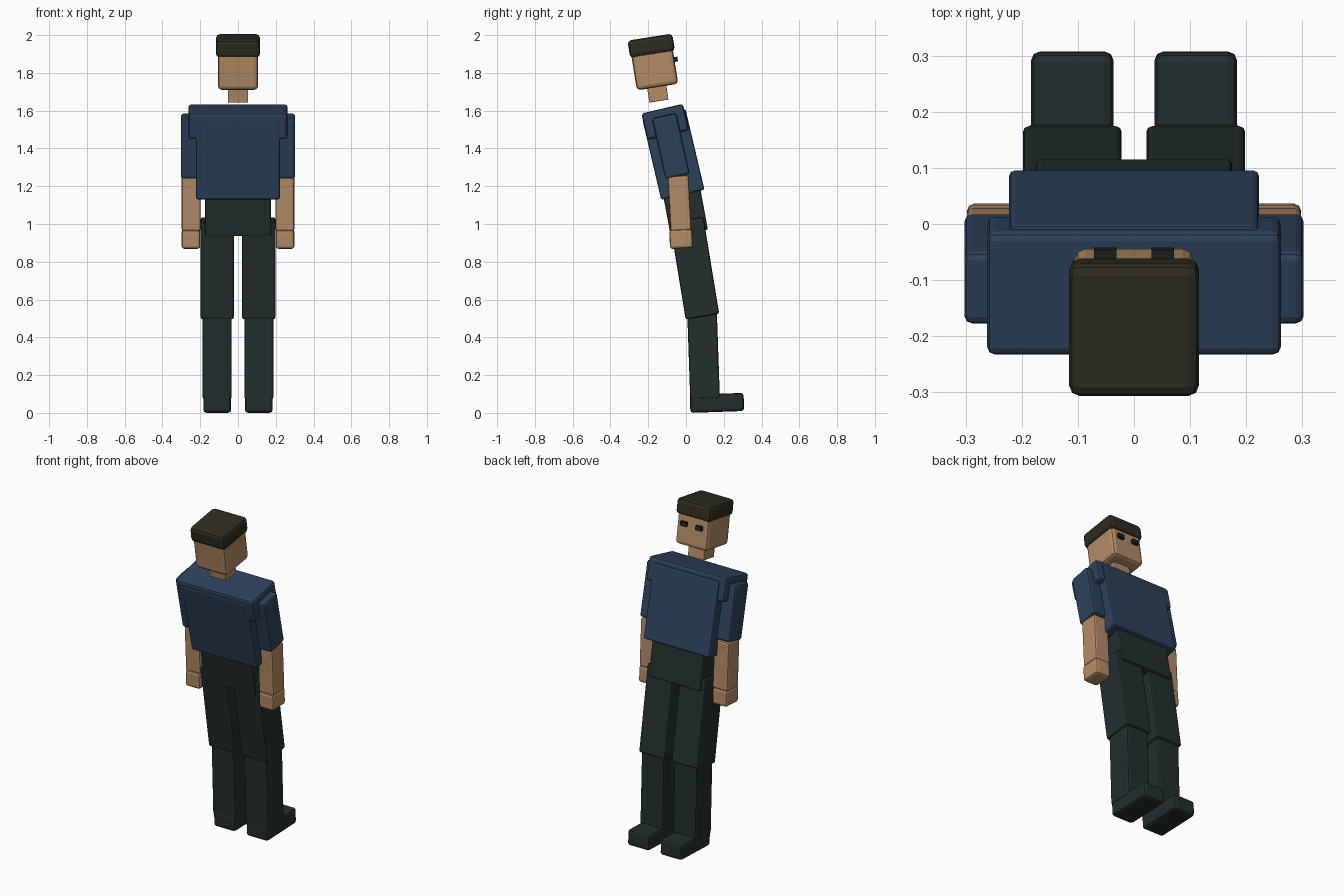
import bpy, math

if "Cube" in bpy.data.objects:
    bpy.data.objects.remove(bpy.data.objects["Cube"])


def material(name, rgb):
    m = bpy.data.materials.new(name)
    m.diffuse_color = (*rgb, 1.0)
    m.use_nodes = True
    m.node_tree.nodes["Principled BSDF"].inputs["Base Color"].default_value = m.diffuse_color
    return m


SKIN = material("skin", (0.456, 0.262, 0.136))
SHIRT = material("navy_shirt", (0.027, 0.054, 0.107))
TROUSERS = material("dark_trousers", (0.017, 0.027, 0.027))
HAIR = material("dark_hair", (0.027, 0.025, 0.015))
EYE = material("eye_black", (0.012, 0.015, 0.014))


def block(name, mat, center, size, lean, bevel=0.012):
    """Bevelled box leaning backward (toward -y) by some degrees."""
    bpy.ops.mesh.primitive_cube_add(size=1, location=center)
    ob = bpy.context.object
    ob.name = name
    ob.scale = size
    bpy.ops.object.transform_apply(location=False, rotation=False, scale=True)
    ob.rotation_euler.x = math.radians(lean)
    ob.data.materials.append(mat)
    if bevel:
        mod = ob.modifiers.new("rounded_edges", 'BEVEL')
        mod.width = bevel
        mod.segments = 2
    return ob


def pair(name, mat, center, size, lean, bevel=0.012):
    """The same block on both sides of the body."""
    x, y, z = center
    for side, s in (("left", -1), ("right", 1)):
        block(f"{side}_{name}", mat, (s * x, y, z), size, lean, bevel)


# Head
block("head", SKIN, (0, -0.169, 1.841), (0.212, 0.222, 0.235), 9, 0.02)
block("hair", HAIR, (0, -0.184, 1.943), (0.232, 0.24, 0.094), 9, 0.02)
block("neck", SKIN, (0, -0.152, 1.706), (0.108, 0.102, 0.112), 9, 0.003)
pair("eye", EYE, (0.051, -0.053, 1.872), (0.04, 0.018, 0.026), 9, 0)

# Torso
block("torso", SHIRT, (0, -0.067, 1.369), (0.445, 0.235, 0.44), 13.2, 0.01)
block("shoulders", SHIRT, (0, -0.110, 1.541), (0.524, 0.226, 0.143), 13.2, 0.015)
block("pelvis", TROUSERS, (0, -0.006, 1.08), (0.35, 0.2, 0.26), 10.5, 0.008)

# Arms
pair("sleeve", SHIRT, (0.245, -0.08, 1.412), (0.115, 0.132, 0.33), 12.5, 0.014)
pair("forearm", SKIN, (0.248, -0.034, 1.11), (0.1, 0.11, 0.29), 3, 0.01)
pair("hand", SKIN, (0.249, -0.026, 0.921), (0.098, 0.122, 0.1), 3, 0.014)

# Legs
pair("thigh", TROUSERS, (0.11, 0.045, 0.766), (0.176, 0.18, 0.52), 9.3, 0.01)
pair("shin", TROUSERS, (0.111, 0.093, 0.3), (0.153, 0.157, 0.45), 2, 0.01)
pair("shoe", TROUSERS, (0.11, 0.164, 0.053), (0.147, 0.285, 0.096), 2, 0.016)
